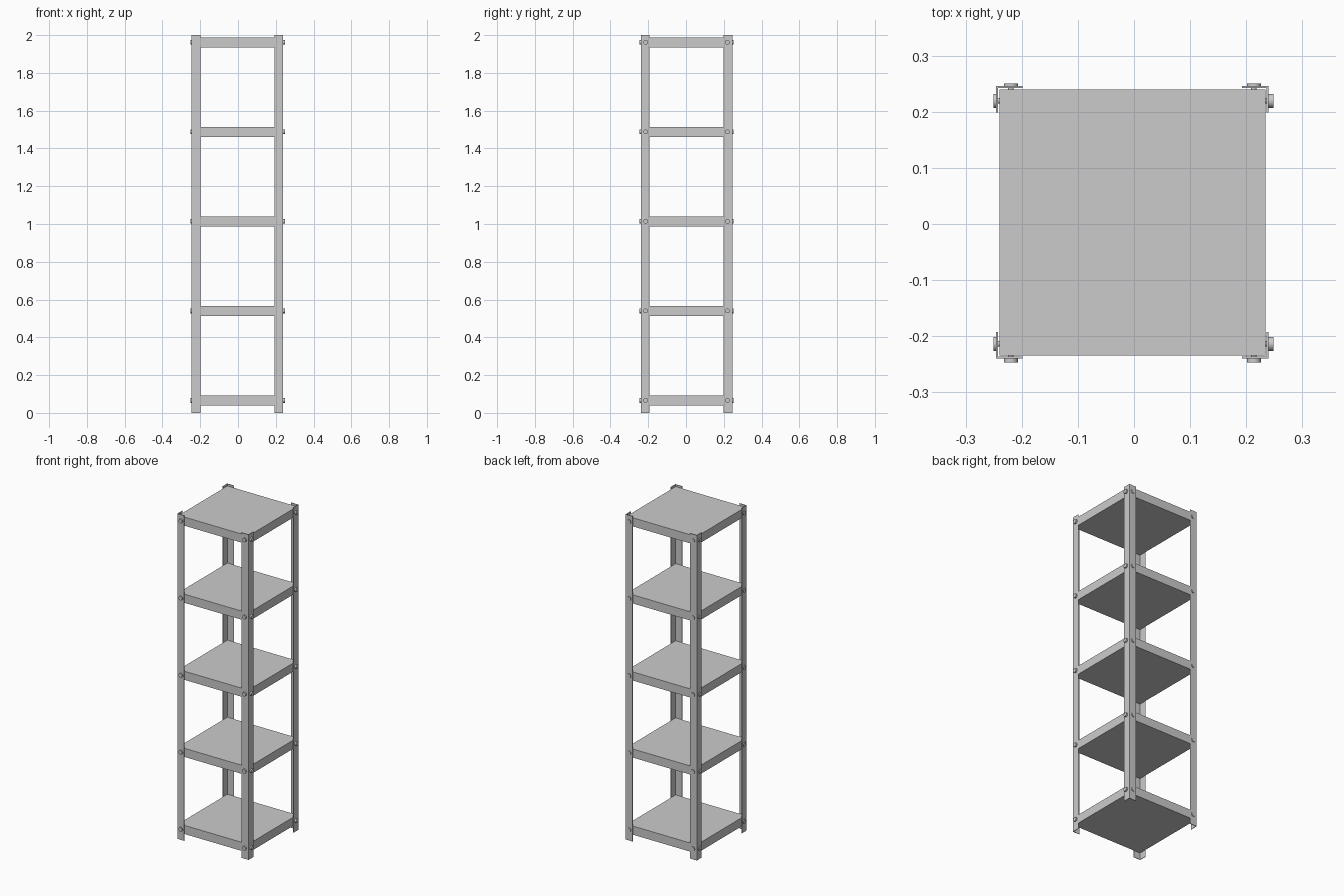
import bpy, bmesh, math
from mathutils import Matrix, Vector

if "Cube" in bpy.data.objects:
    bpy.data.objects.remove(bpy.data.objects["Cube"])

CX, CY = -0.003, 0.003          # centre of the frame
HALF = 0.2425                   # outer half width of the legs
FLANGE, THICK = 0.047, 0.003    # angle-iron leg section
SHELF_HALF, SHELF_H = 0.237, 0.053
LEVELS = [0.066 + 0.474 * i for i in range(5)]
BOLT_INSET = 0.026


def make_object(name, bm):
    bmesh.ops.recalc_face_normals(bm, faces=bm.faces)
    mesh = bpy.data.meshes.new(name)
    bm.to_mesh(mesh)
    bm.free()
    ob = bpy.data.objects.new(name, mesh)
    bpy.context.collection.objects.link(ob)
    return ob


# L-section leg running the full height, mirrored into each corner
def leg(name, sx, sy):
    a, b, c = HALF, HALF - FLANGE, HALF - THICK
    profile = [(a, a), (b, a), (b, c), (c, c), (c, b), (a, b)]
    bm = bmesh.new()
    face = bm.faces.new([bm.verts.new((CX + x * sx, CY + y * sy, 0)) for x, y in profile])
    top = bmesh.ops.extrude_face_region(bm, geom=[face])
    verts = [v for v in top["geom"] if isinstance(v, bmesh.types.BMVert)]
    bmesh.ops.translate(bm, verts=verts, vec=(0, 0, 2))
    make_object(name, bm)


# Flat boxed shelf
def shelf(name, z):
    bm = bmesh.new()
    size = Matrix.Diagonal((2 * SHELF_HALF, 2 * SHELF_HALF, SHELF_H, 1))
    bmesh.ops.create_cube(bm, size=1, matrix=Matrix.Translation((CX, CY, z)) @ size)
    make_object(name, bm)


# Bolt with a round head outside the leg and a shank into the shelf
def bolt(name, pos, direction, head):
    turn = Vector(direction).to_track_quat('Z', 'Y').to_matrix().to_4x4()
    base = Matrix.Translation(pos) @ turn
    bm = bmesh.new()
    for radius, low, high in ((0.0125, 0, head), (0.005, -0.012, 0.001)):
        bmesh.ops.create_cone(bm, cap_ends=True, segments=20, radius1=radius, radius2=radius,
                              depth=high - low,
                              matrix=base @ Matrix.Translation((0, 0, (low + high) / 2)))
    ob = make_object(name, bm)
    bpy.ops.object.select_all(action='DESELECT')
    ob.select_set(True)
    bpy.context.view_layer.objects.active = ob
    bpy.ops.object.shade_smooth_by_angle(angle=math.radians(35))


for i, z in enumerate(LEVELS):
    shelf(f"shelf_{i + 1}", z)

for sx, side in ((-1, "left"), (1, "right")):
    for sy, end in ((-1, "front"), (1, "back")):
        leg(f"{end}_{side}_leg", sx, sy)
        inner = HALF - BOLT_INSET
        for i, z in enumerate(LEVELS):
            # one bolt through each flange
            bolt(f"{end}_{side}_side_bolt_{i + 1}", (CX + sx * HALF, CY + sy * inner, z),
                 (sx, 0, 0), 0.0095 if sx > 0 else 0.005)
            bolt(f"{end}_{side}_face_bolt_{i + 1}", (CX + sx * inner, CY + sy * HALF, z),
                 (0, sy, 0), 0.0075 if sy < 0 else 0.005)
